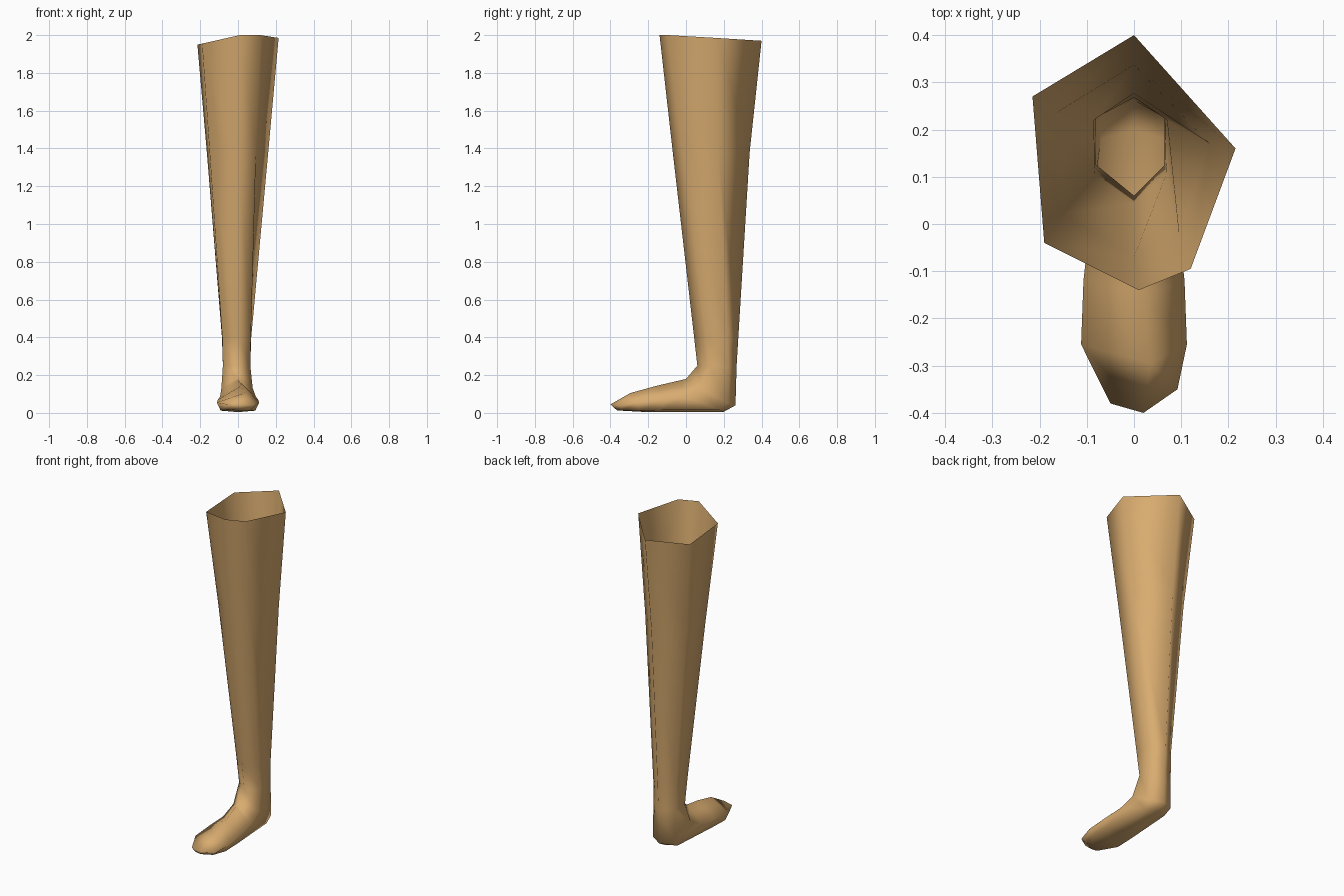
import bpy, bmesh

# One flat colour
skin = bpy.data.materials.new("tan skin")
skin.diffuse_color = (0.69, 0.41, 0.16, 1)


def ring(front, side, rear, back, shift=0.0):
    """Six-point section: front, right front, right rear, back, left rear, left front."""
    f, s, r, b = front, side, rear, back
    return [f, s, r, b, (shift - r[0], r[1], r[2]), (shift - s[0], s[1], s[2])]


# Open rim at the top of the calf
rim = [(0.01, -0.14, 2.0), (0.12, -0.095, 2.0), (0.215, 0.16, 1.985),
       (0.0, 0.40, 1.97), (-0.215, 0.27, 1.95), (-0.19, -0.04, 1.955)]

# Calf, ankle, heel and foot sections; they turn forward around the heel
calf = [(0.0, -0.07, 1.38), (0.095, -0.02, 1.38), (0.16, 0.17, 1.38),
        (0.0, 0.337, 1.38), (-0.165, 0.235, 1.38), (-0.15, 0.02, 1.38)]
shin = ring((0, 0.043, 0.4), (0.068, 0.105, 0.4), (0.07, 0.22, 0.4), (0, 0.277, 0.4), -0.015)
ankle = ring((0, 0.06, 0.25), (0.065, 0.125, 0.25), (0.065, 0.225, 0.25), (0, 0.268, 0.25), -0.015)
heel = ring((0, 0.0, 0.18), (0.078, 0.08, 0.13), (0.07, 0.225, 0.05), (0, 0.262, 0.04), -0.01)
arch = ring((0, -0.02, 0.175), (0.095, -0.01, 0.085), (0.07, 0.18, 0.015), (0, 0.2, 0.006))
ball = ring((0.02, -0.15, 0.145), (0.107, -0.12, 0.07), (0.09, -0.12, 0.015), (0, -0.12, 0.005))
toes = ring((0.035, -0.295, 0.105), (0.112, -0.255, 0.055), (0.092, -0.25, 0.012), (0, -0.2, 0.004))
tip = [(0.02, -0.40, 0.045), (0.092, -0.35, 0.04), (0.065, -0.335, 0.014),
       (0.0, -0.365, 0.013), (-0.035, -0.365, 0.017), (-0.05, -0.38, 0.045)]

# Loft all sections into one leg, with the toe end closed
bm = bmesh.new()
loops = [[bm.verts.new(p) for p in section]
         for section in (rim, calf, shin, ankle, heel, arch, ball, toes, tip)]
for upper, lower in zip(loops, loops[1:]):
    for i in range(6):
        j = (i + 1) % 6
        bm.faces.new((upper[i], lower[i], lower[j], upper[j]))
bm.faces.new(loops[-1][::-1])

mesh = bpy.data.meshes.new("lower_leg")
bm.to_mesh(mesh)
bm.free()
mesh.materials.append(skin)
for face in mesh.polygons:
    face.use_smooth = True
leg = bpy.data.objects.new("lower_leg", mesh)
bpy.context.collection.objects.link(leg)
